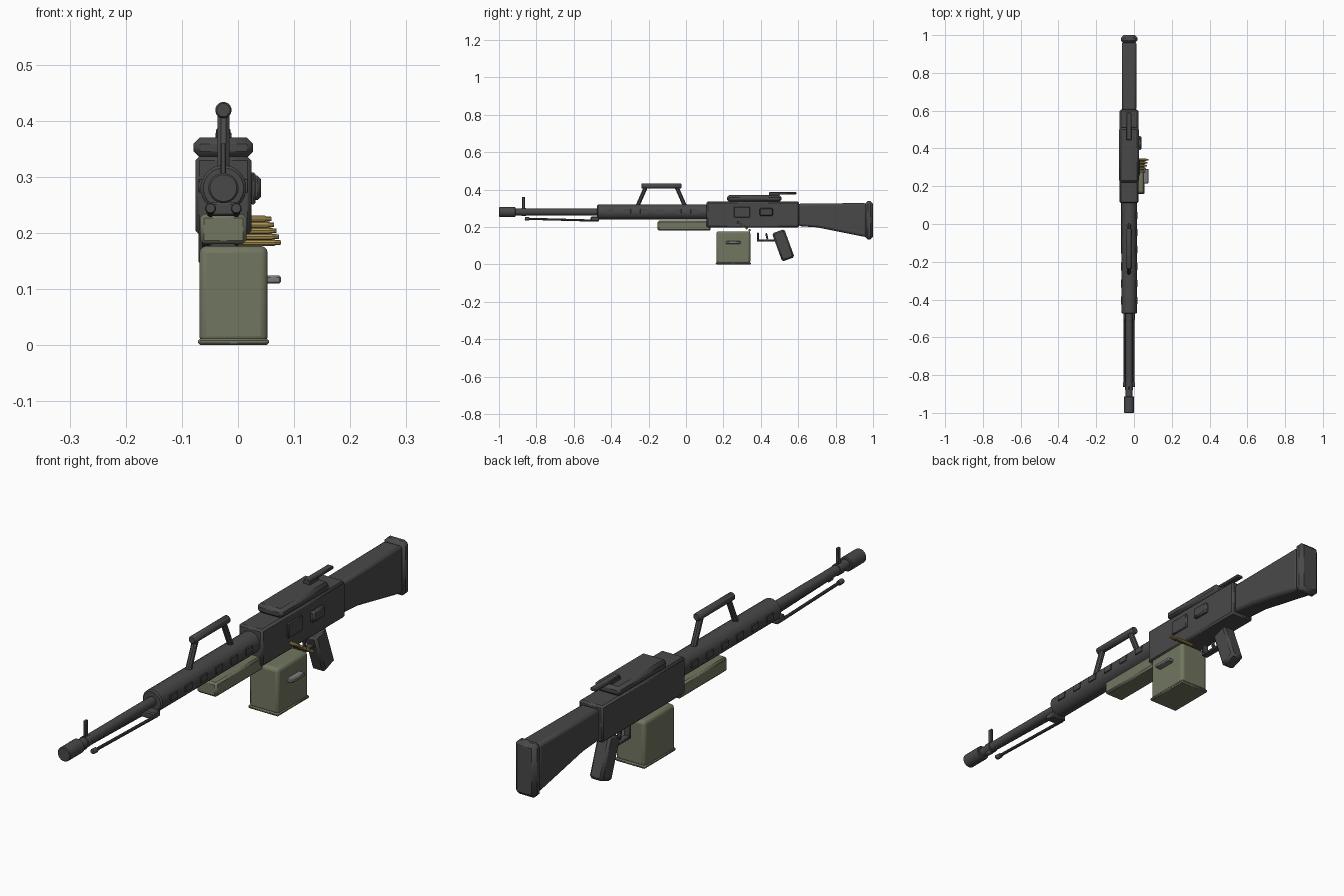
import bpy, bmesh, math
from mathutils import Vector, Matrix

if "Cube" in bpy.data.objects:
    bpy.data.objects.remove(bpy.data.objects["Cube"])

CX = -0.026   # centre line of the body
BORE = 0.28   # height of the bore


def material(name, rgb):
    m = bpy.data.materials.new(name)
    m.use_nodes = True
    m.diffuse_color = (*rgb, 1)
    m.node_tree.nodes["Principled BSDF"].inputs["Base Color"].default_value = (*rgb, 1)
    return m


STEEL = material("dark steel", (0.066, 0.066, 0.068))
GREEN = material("olive green", (0.165, 0.18, 0.115))
BRASS = material("brass", (0.42, 0.30, 0.09))
GREY = material("light grey", (0.2, 0.2, 0.2))


def finish(bm, name, mat, bevel=0.0, segments=1):
    bmesh.ops.recalc_face_normals(bm, faces=bm.faces)
    me = bpy.data.meshes.new(name)
    bm.to_mesh(me)
    bm.free()
    ob = bpy.data.objects.new(name, me)
    bpy.context.collection.objects.link(ob)
    me.materials.append(mat)
    if bevel:
        mod = ob.modifiers.new("Bevel", 'BEVEL')
        mod.width, mod.segments = bevel, segments
    bpy.ops.object.select_all(action='DESELECT')
    bpy.context.view_layer.objects.active = ob
    ob.select_set(True)
    bpy.ops.object.shade_smooth_by_angle(angle=math.radians(35))
    return ob


def box(name, mat, x, y, z, bevel=0.0, segments=1, tilt=0.0):
    """Box from (min, max) ranges, tilted about its own x axis."""
    bm = bmesh.new()
    bmesh.ops.create_cube(bm, size=1)
    for v in bm.verts:
        v.co = Vector((v.co.x * (x[1] - x[0]), v.co.y * (y[1] - y[0]), v.co.z * (z[1] - z[0])))
    centre = Vector((sum(x), sum(y), sum(z))) / 2
    bm.transform(Matrix.Translation(centre) @ Matrix.Rotation(tilt, 4, 'X'))
    return finish(bm, name, mat, bevel, segments)


def mid(width):
    return (CX - width / 2, CX + width / 2)


def rod(name, mat, a, b, r, sides=20, bevel=0.0, r2=None):
    """Cylinder or cone from point a to point b."""
    a, b = Vector(a), Vector(b)
    bm = bmesh.new()
    bmesh.ops.create_cone(bm, cap_ends=True, segments=sides, radius1=r,
                          radius2=r2 or r, depth=(b - a).length)
    turn = (b - a).to_track_quat('Z', 'Y').to_matrix().to_4x4()
    spin = Matrix.Rotation(math.pi / sides, 4, 'Z')
    bm.transform(Matrix.Translation((a + b) / 2) @ turn @ spin)
    return finish(bm, name, mat, bevel)


def side_profile(name, mat, points, width, bevel):
    """Side outline in y, z extruded across the width."""
    bm = bmesh.new()
    face = bm.faces.new([bm.verts.new((CX - width / 2, y, z)) for y, z in points])
    moved = bmesh.ops.extrude_face_region(bm, geom=[face])["geom"]
    bmesh.ops.translate(bm, vec=(width, 0, 0),
                        verts=[g for g in moved if isinstance(g, bmesh.types.BMVert)])
    return finish(bm, name, mat, bevel, 2)


# Receiver, top cover and rear sight
box("receiver", STEEL, mid(0.1), (0.11, 0.605), (0.197, 0.336), 0.007)
box("top_cover", STEEL, mid(0.106), (0.22, 0.51), (0.334, 0.37), 0.011)
box("rear_sight_base", STEEL, mid(0.028), (0.445, 0.50), (0.365, 0.38), 0.002)
box("rear_sight_leaf", STEEL, mid(0.026), (0.445, 0.59), (0.375, 0.387), 0.003)

# Ejection port and side block
box("ejection_port", STEEL, (0.022, 0.031), (0.257, 0.342), (0.251, 0.308), 0.003)
box("side_block", STEEL, (0.022, 0.041), (0.393, 0.465), (0.259, 0.302), 0.006)

# Handguard with raised vents on both sides
rod("handguard", STEEL, (CX, -0.475, BORE), (CX, 0.115, BORE), 0.041, 24, 0.005)
for side in (-1, 1):
    for i in range(6):
        y = -0.405 + i * 0.09
        x = CX + side * 0.039
        box("handguard_vent", STEEL, (x - 0.005, x + 0.005), (y - 0.02, y + 0.02),
            (0.272, 0.296), 0.001)

# Barrel, muzzle and front sight
rod("barrel", STEEL, (CX, -0.95, BORE), (CX, -0.46, BORE), 0.018)
rod("muzzle", STEEL, (CX, -1, BORE), (CX, -0.912, BORE), 0.027, 20, 0.003)
rod("front_sight_ring", STEEL, (CX, -0.88, BORE), (CX, -0.855, BORE), 0.021)
box("front_sight_post", STEEL, mid(0.01), (-0.877, -0.861), (0.285, 0.36), 0.002)

# Folded bipod
box("bipod_mount", STEEL, mid(0.06), (-0.51, -0.465), (0.23, 0.255), 0.004)
for side in (-1, 1):
    x = CX + side * 0.023
    rod("bipod_leg", STEEL, (x, -0.85, 0.244), (x, -0.48, 0.234), 0.006, 10)
    rod("bipod_foot", STEEL, (x, -0.862, 0.244), (x, -0.838, 0.243), 0.01, 10, 0.002)

# Carry handle
rod("carry_handle_grip", STEEL, (CX, -0.238, 0.419), (CX, -0.025, 0.419), 0.0155, 8, 0.003)
for foot, top in ((-0.26, -0.213), (-0.005, -0.052)):
    rod("carry_handle_leg", STEEL, (CX, foot, 0.31), (CX, top, 0.418), 0.0115, 8)

# Shoulder stock and butt plate
side_profile("stock", STEEL, [(0.60, 0.205), (0.60, 0.325), (0.965, 0.328),
                              (0.965, 0.145), (0.85, 0.168), (0.70, 0.198)], 0.077, 0.012)
box("butt_plate", STEEL, mid(0.088), (0.958, 1.0), (0.134, 0.338), 0.014)

# Pistol grip, trigger and guard
box("pistol_grip", STEEL, mid(0.055), (0.485, 0.555), (0.022, 0.182), 0.009, 1,
    math.radians(20))
box("trigger_guard", STEEL, mid(0.026), (0.38, 0.475), (0.122, 0.132), 0.002)
box("trigger_guard_post", STEEL, mid(0.026), (0.38, 0.389), (0.125, 0.17), 0.002)
box("trigger", STEEL, mid(0.012), (0.427, 0.437), (0.134, 0.167), 0.002, 1, math.radians(12))

# Forward grip and ammunition box
box("forward_grip", GREEN, mid(0.083), (-0.152, 0.132), (0.18, 0.234), 0.007)
box("ammunition_box", GREEN, (-0.069, 0.053), (0.162, 0.344), (0.003, 0.177), 0.013, 3)
box("ammunition_box_rim", GREEN, (-0.071, 0.055), (0.159, 0.347), (0, 0.012), 0.004)
box("ammunition_box_handle", GREY, (0.05, 0.077), (0.215, 0.292), (0.11, 0.124), 0.003)

# Belt of cartridges
for i in range(5):
    t = i / 4
    y, z = 0.278 + t * 0.062, 0.225 - t * 0.042
    tip = 0.06 + t * 0.017
    rod("cartridge", BRASS, (0.0, y, z), (tip - 0.012, y, z), 0.0065, 10)
    rod("cartridge_tip", BRASS, (tip - 0.014, y, z), (tip, y, z), 0.0055, 10, 0, 0.004)
